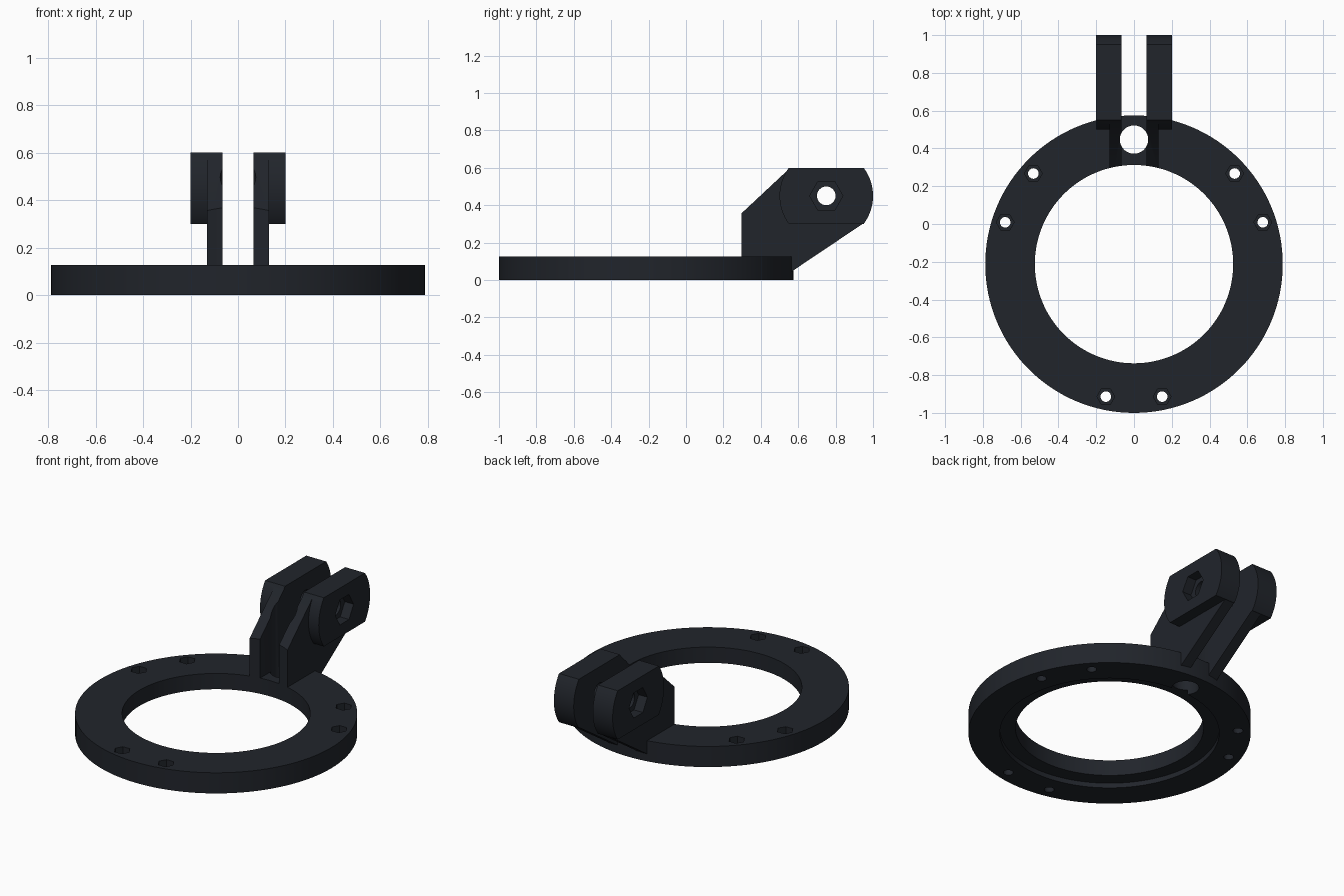
import bpy, bmesh, math
from mathutils import Vector

if "Cube" in bpy.data.objects:
    bpy.data.objects.remove(bpy.data.objects["Cube"])

CY = -0.2125          # ring centre in y
PIN = (0.75, 0.45)    # clevis pin centre (y, z)


def prism(name, base, offset):
    """Solid made by sweeping a flat outline along an offset."""
    bm = bmesh.new()
    f = bm.faces.new([bm.verts.new(p) for p in base])
    r = bmesh.ops.extrude_face_region(bm, geom=[f])
    verts = [v for v in r["geom"] if isinstance(v, bmesh.types.BMVert)]
    bmesh.ops.translate(bm, verts=verts, vec=Vector(offset))
    bmesh.ops.recalc_face_normals(bm, faces=bm.faces)
    me = bpy.data.meshes.new(name)
    bm.to_mesh(me)
    bm.free()
    ob = bpy.data.objects.new(name, me)
    bpy.context.collection.objects.link(ob)
    return ob


def post(name, x, y, r, z0, z1, n):
    pts = [(x + r * math.cos(2 * math.pi * i / n), y + r * math.sin(2 * math.pi * i / n), z0) for i in range(n)]
    return prism(name, pts, (0, 0, z1 - z0))


def pin(name, r, x0, x1, n):
    pts = [(x0, PIN[0] + r * math.cos(2 * math.pi * i / n), PIN[1] + r * math.sin(2 * math.pi * i / n)) for i in range(n)]
    return prism(name, pts, (x1 - x0, 0, 0))


def side_plate(name, yz, half):
    return prism(name, [(-half, y, z) for y, z in yz], (2 * half, 0, 0))


def combine(target, tool, op):
    m = target.modifiers.new(op, 'BOOLEAN')
    m.operation, m.solver, m.object = op, 'EXACT', tool
    bpy.context.view_layer.objects.active = target
    bpy.ops.object.modifier_apply(modifier=m.name)
    bpy.data.objects.remove(tool)


# clevis: sloped arms plus wider rounded heads, split by a central slot
clevis = side_plate("clevis", [(0.25, 0.06), (0.25, 0.313), (0.555, 0.598), (0.75, 0.45),
                               (0.945, 0.3005), (0.53, 0.022)], 0.13)
a = math.asin(0.6)
arc = [-a + 2 * a * i / 20 for i in range(21)]
outline = [(PIN[0] + 0.25 * math.cos(t + k), PIN[1] + 0.25 * math.sin(t + k)) for k in (0, math.pi) for t in arc]
combine(clevis, side_plate("head", outline, 0.2), 'UNION')
combine(clevis, side_plate("slot", [(0.1, -0.1), (1.2, -0.1), (1.2, 0.8), (0.1, 0.8)], 0.065), 'DIFFERENCE')

# base ring joined to the clevis
ring = post("mounting_ring", 0, CY, 0.7875, 0, 0.127, 128)
combine(ring, clevis, 'UNION')

# central opening, underside step, vertical access hole
combine(ring, post("opening", 0, CY, 0.525, -0.1, 0.9, 128), 'DIFFERENCE')
combine(ring, post("step", 0, CY, 0.612, -0.1, 0.03, 128), 'DIFFERENCE')
combine(ring, post("access_hole", 0, 0.447, 0.075, -0.1, 0.9, 48), 'DIFFERENCE')

# paired screw holes with hexagonal pockets on top
for base in (30, 150, 270):
    for d in (-12, 12):
        t = math.radians(base + d)
        x, y = 0.717 * math.cos(t), CY + 0.717 * math.sin(t)
        combine(ring, post("screw_hole", x, y, 0.028, -0.1, 0.3, 24), 'DIFFERENCE')
        combine(ring, post("nut_pocket", x, y, 0.047, 0.08, 0.3, 6), 'DIFFERENCE')

# pin hole with a hexagonal pocket on each outer side
combine(ring, pin("pin_hole", 0.05, -0.4, 0.4, 32), 'DIFFERENCE')
for s in (-1, 1):
    combine(ring, pin("pin_pocket", 0.089, s * 0.14, s * 0.4, 6), 'DIFFERENCE')

# dark finish and sharp-edged smooth shading
mat = bpy.data.materials.new("dark_finish")
mat.diffuse_color = (0.015, 0.018, 0.024, 1)
mat.use_nodes = True
mat.node_tree.nodes["Principled BSDF"].inputs["Base Color"].default_value = mat.diffuse_color
ring.data.materials.clear()
ring.data.materials.append(mat)
bpy.ops.object.select_all(action='DESELECT')
ring.select_set(True)
bpy.context.view_layer.objects.active = ring
bpy.ops.object.shade_smooth_by_angle(angle=math.radians(30))
